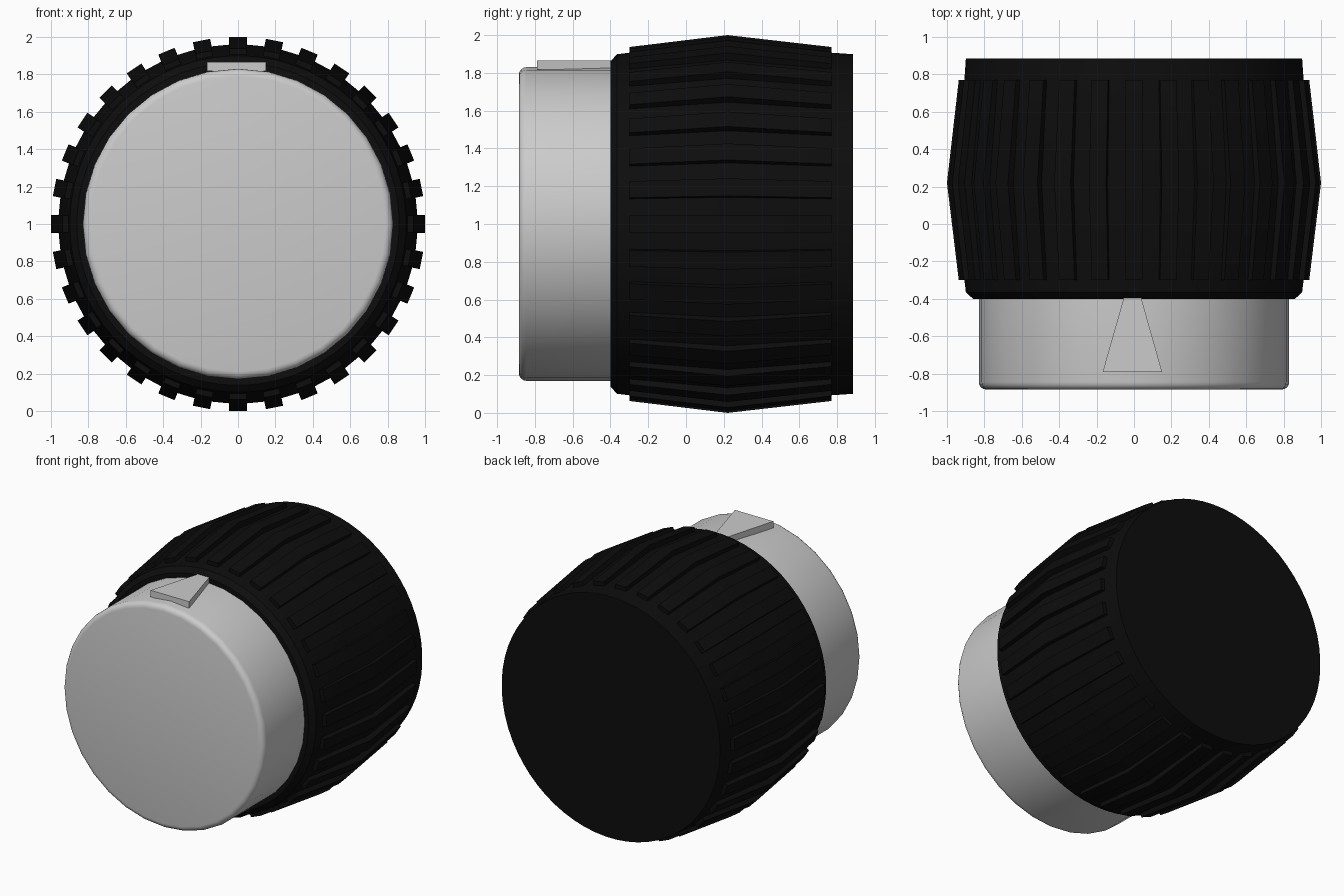
import bpy, bmesh
from math import sin, cos, pi, radians
from mathutils import Vector

if "Cube" in bpy.data.objects:
    bpy.data.objects.remove(bpy.data.objects["Cube"])

CZ = 1.0  # height of the knob axis


def lathe(bm, profile, n, phase):
    """Closed solid of revolution about the y axis; profile is (y, radius)."""
    rings = []
    for y, r in profile:
        rings.append([bm.verts.new((r * cos(2 * pi * (i + phase) / n), y,
                                    CZ + r * sin(2 * pi * (i + phase) / n)))
                      for i in range(n)])
    bands = []
    for a, b in zip(rings, rings[1:]):
        bands.append([bm.faces.new((a[i], b[i], b[(i + 1) % n], a[(i + 1) % n]))
                      for i in range(n)])
    bm.faces.new(rings[0])
    bm.faces.new(rings[-1][::-1])
    bmesh.ops.recalc_face_normals(bm, faces=bm.faces)
    return bands


def finish(bm, name, smooth=True, mat=None):
    bmesh.ops.recalc_face_normals(bm, faces=bm.faces)
    me = bpy.data.meshes.new(name)
    bm.to_mesh(me)
    bm.free()
    ob = bpy.data.objects.new(name, me)
    bpy.context.collection.objects.link(ob)
    if mat:
        me.materials.append(mat)
    if smooth:
        bpy.ops.object.select_all(action='DESELECT')
        ob.select_set(True)
        bpy.context.view_layer.objects.active = ob
        bpy.ops.object.shade_smooth_by_angle(angle=radians(30))
    return ob


rubber = bpy.data.materials.new("black_rubber")
rubber.diffuse_color = (0.004, 0.004, 0.004, 1)
rubber.use_nodes = True
rubber.node_tree.nodes["Principled BSDF"].inputs["Base Color"].default_value = rubber.diffuse_color

# Barrel-shaped grip with raised ribs on every other face
N = 64
bm = bmesh.new()
bands = lathe(bm, [(-0.4, 0.862), (-0.365, 0.9), (-0.3, 0.908), (0.22, 0.96),
                   (0.77, 0.908), (0.885, 0.9)], N, -0.5)
rib_height = {-0.3: 0.937, 0.22: 1.0, 0.77: 0.937}
for i in range(0, N, 2):
    a = 2 * pi * i / N
    out = Vector((cos(a), 0, sin(a)))
    ext = bmesh.ops.extrude_face_region(bm, geom=[bands[2][i], bands[3][i]])
    for v in ext["geom"]:
        if isinstance(v, bmesh.types.BMVert):
            y = min(rib_height, key=lambda k: abs(k - v.co.y))
            depth = (v.co - Vector((0, v.co.y, CZ))).dot(out)
            v.co += out * (rib_height[y] - depth)
    left = [f for f in (bands[2][i], bands[3][i]) if f.is_valid]
    if left:
        bmesh.ops.delete(bm, geom=left, context='FACES')
finish(bm, "ribbed_grip", mat=rubber)

# Grey cap with a rounded front edge
B = 0.04
edge = [(-0.885 + B * (1 - sin(t * pi / 8)), 0.83 - B * (1 - cos(t * pi / 8)))
        for t in range(4, -1, -1)]
bm = bmesh.new()
lathe(bm, edge + [(-0.38, 0.83)], 32, 0)
finish(bm, "front_cap")

# Triangular pointer on top of the cap
bm = bmesh.new()
tri = [(-0.167, -0.79), (0.15, -0.79), (-0.008, -0.23)]
low = [bm.verts.new((x, y, 1.817)) for x, y in tri]
top = [bm.verts.new((x, y, 1.866)) for x, y in tri]
bm.faces.new(low[::-1])
bm.faces.new(top)
for i in range(3):
    j = (i + 1) % 3
    bm.faces.new((low[i], low[j], top[j], top[i]))
finish(bm, "pointer", smooth=False)
